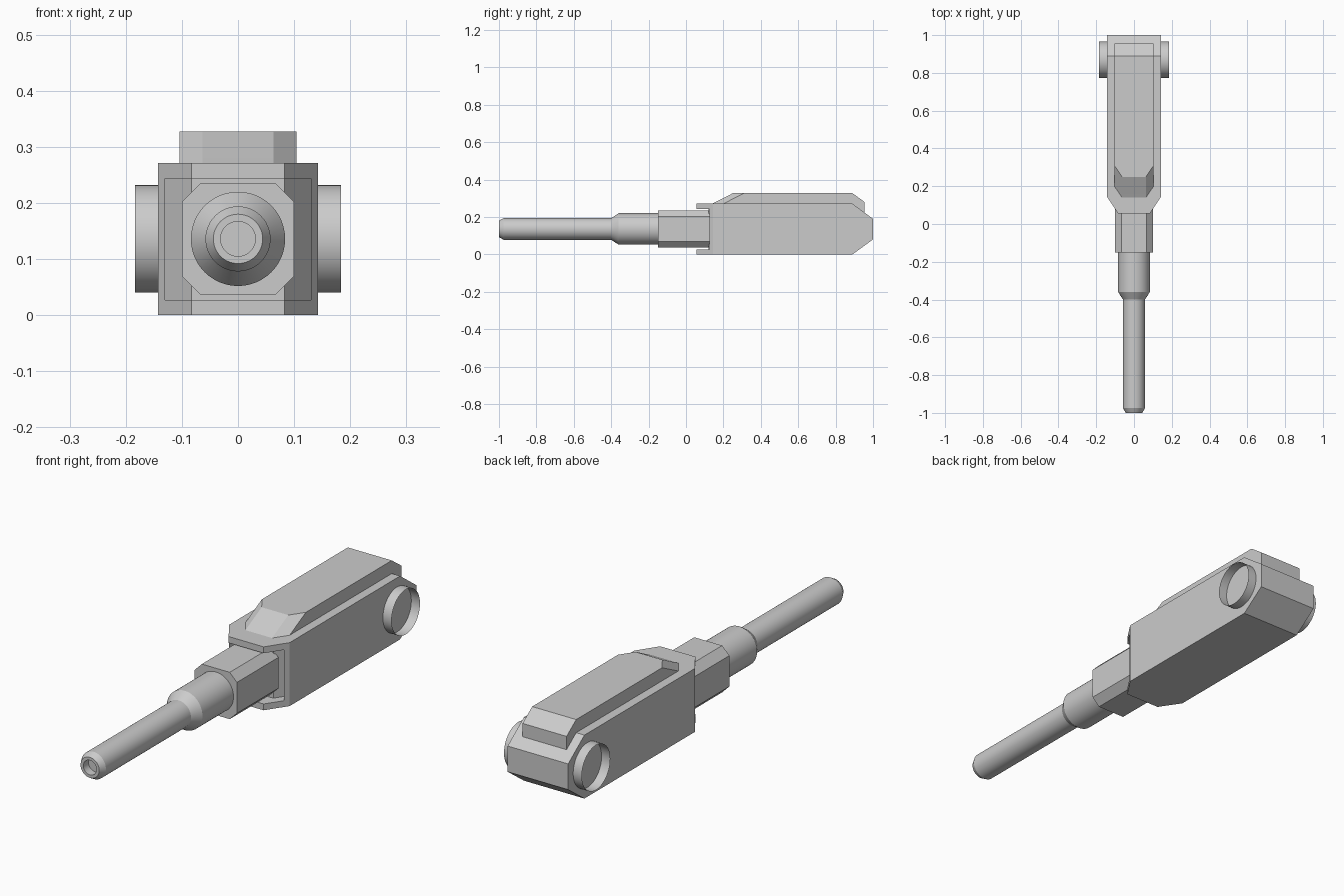
import bpy, bmesh, math

if "Cube" in bpy.data.objects:
    bpy.data.objects.remove(bpy.data.objects["Cube"])

AXIS_Z = 0.136   # height of the barrel and pin centre line


def loft(name, rings, caps=True, smooth=False):
    """Skin a list of equal-length point rings."""
    bm = bmesh.new()
    vs = [[bm.verts.new(p) for p in ring] for ring in rings]
    n = len(vs[0])
    for a, b in zip(vs, vs[1:]):
        for i in range(n):
            j = (i + 1) % n
            bm.faces.new((a[i], a[j], b[j], b[i]))
    if caps:
        bm.faces.new(vs[0][::-1])
        bm.faces.new(vs[-1])
    bmesh.ops.recalc_face_normals(bm, faces=bm.faces)
    mesh = bpy.data.meshes.new(name)
    bm.to_mesh(mesh)
    bm.free()
    ob = bpy.data.objects.new(name, mesh)
    bpy.context.collection.objects.link(ob)
    bpy.ops.object.select_all(action='DESELECT')
    ob.select_set(True)
    bpy.context.view_layer.objects.active = ob
    if smooth:
        bpy.ops.object.shade_smooth_by_angle(angle=math.radians(20))
    return ob


def nose_plan(z, w_front, w, y_front, y_shoulder, y_back):
    """Plan outline with chamfered front corners."""
    half = [(w_front, y_front), (w, y_shoulder), (w, y_back)]
    return [(x, y, z) for x, y in half] + [(-x, y, z) for x, y in half[::-1]]


def circle(r, n=48):
    return [(r * math.cos(math.tau * i / n), r * math.sin(math.tau * i / n)) for i in range(n)]


# Main housing, rear edges chamfered top and bottom
body = loft("housing", [nose_plan(z, 0.083, 0.143, 0.055, 0.145, yb)
                        for z, yb in ((0, 0.89), (0.08, 1.0), (0.19, 1.0), (0.271, 0.89))])

# Recess in the housing's front, its floor parallel to the chamfered nose
floor = [(-0.13, -0.1), (0.13, -0.1), (0.13, 0.19), (0.083, 0.12), (-0.083, 0.12), (-0.13, 0.19)]
cutter = loft("recess_cutter", [[(x, y, z) for x, y in floor] for z in (0.027, 0.244)])
cutter.hide_render = True
bpy.context.view_layer.objects.active = body
mod = body.modifiers.new("recess", 'BOOLEAN')
mod.operation = 'DIFFERENCE'
mod.solver = 'EXACT'
mod.object = cutter
bpy.ops.object.modifier_apply(modifier=mod.name)
bpy.data.objects.remove(cutter)

# Raised top plate with sloped front and chamfered rear
loft("top_plate", [nose_plan(z, 0.063, 0.104, yf, yf + 0.06, yb)
                   for z, yf, yb in ((0.22, 0.14, 0.955), (0.271, 0.14, 0.955),
                                     (0.28, 0.158, 0.955), (0.327, 0.25, 0.89))])

# Octagonal collar
h, c = 0.1, 0.066
octagon = [(c, -h), (h, -c), (h, c), (c, h), (-c, h), (-h, c), (-h, -c), (-c, -h)]
loft("collar", [[(x, y, AXIS_Z + z) for x, z in octagon] for y in (-0.15, 0.13)])

# Barrel: lathed profile of (y, radius) from bore floor to collar
profile = [(-0.965, 0.031), (-1.0, 0.031), (-1.0, 0.044), (-0.975, 0.058),
           (-0.40, 0.058), (-0.36, 0.084), (-0.14, 0.084)]
loft("barrel", [[(x, y, AXIS_Z + z) for x, z in circle(r)] for y, r in profile], smooth=True)

# Open side rings near the rear
for side, s in (("left", -1), ("right", 1)):
    loft("side_ring_" + side, [[(s * x, 0.87 + y, AXIS_Z + z) for y, z in circle(0.096)]
                               for x in (0.14, 0.184)], caps=False, smooth=True)
